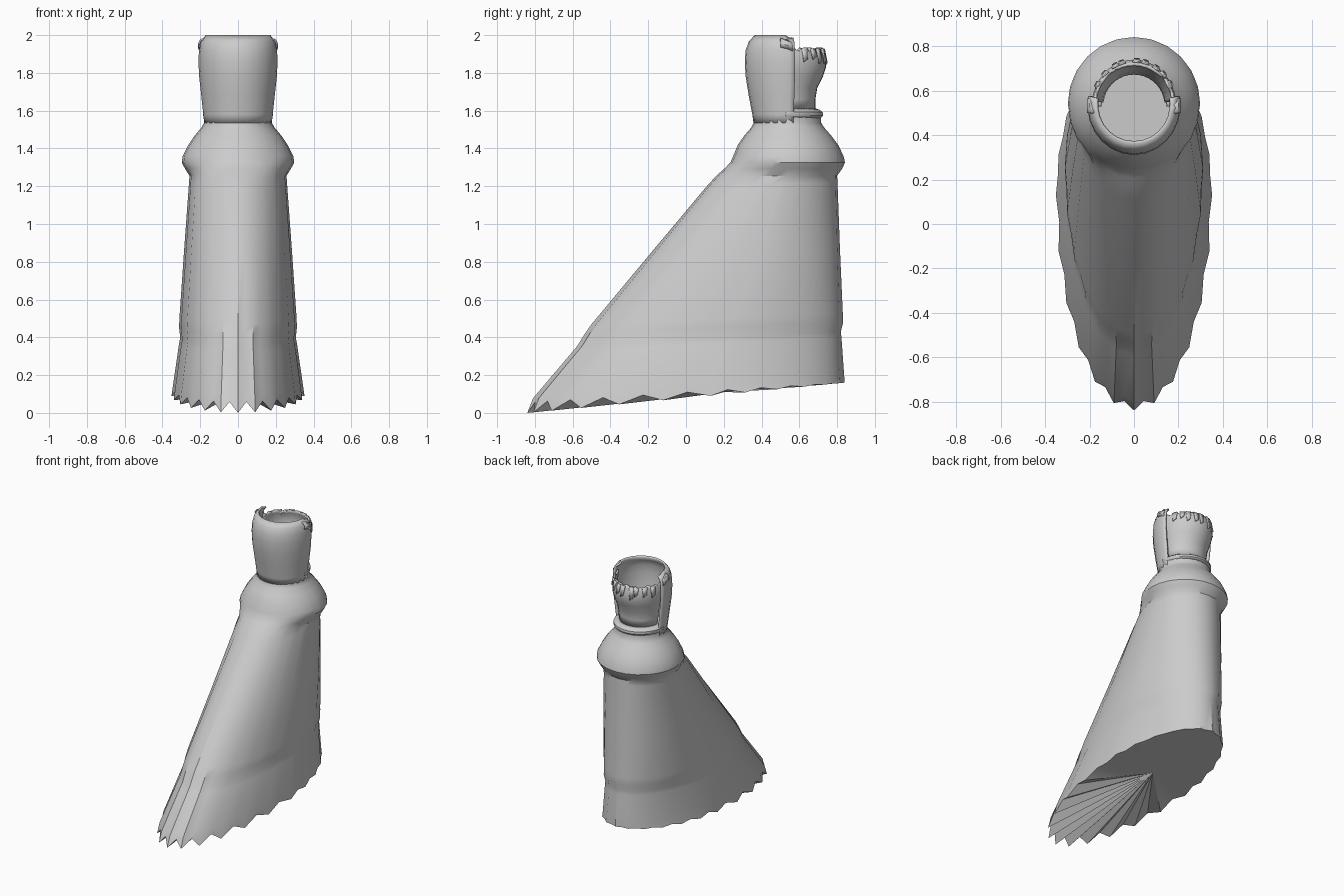
import bpy, bmesh, math, random

if "Cube" in bpy.data.objects:
    bpy.data.objects.remove(bpy.data.objects["Cube"])
random.seed(4)


def finish(name, bm, angle=30):
    bmesh.ops.recalc_face_normals(bm, faces=bm.faces)
    me = bpy.data.meshes.new(name)
    bm.to_mesh(me)
    bm.free()
    ob = bpy.data.objects.new(name, me)
    bpy.context.collection.objects.link(ob)
    bpy.ops.object.select_all(action='DESELECT')
    ob.select_set(True)
    bpy.context.view_layer.objects.active = ob
    bpy.ops.object.shade_smooth_by_angle(angle=math.radians(angle))
    return ob


def bridge(bm, rings, closed):
    n = len(rings[0])
    for a, b in zip(rings, rings[1:]):
        for i in range(n if closed else n - 1):
            j = (i + 1) % n
            bm.faces.new((a[i], a[j], b[j], b[i]))


# Dress: tilted oval rings
# (front y, front z, back y, back z, half width, widest y, pleat depth, hem scallop)
DRESS = [
    (-.84, .03, .84, .16, .352, .13, .022, 1),
    (-.81, .085, .838, .19, .345, .13, .018, .25),
    (-.60, .325, .823, .40, .312, .20, .012, 0),
    (-.575, .355, .820, .43, .306, .22, .011, 0),
    (-.535, .42, .832, .48, .312, .25, .011, 0),
    (-.50, .47, .830, .53, .310, .26, .011, 0),
    (-.20, .83, .815, .87, .286, .40, .011, 0),
    (.11, 1.20, .802, 1.22, .260, .50, .010, 0),
    (.16, 1.255, .800, 1.255, .257, .53, .010, 0),
    (.205, 1.295, .825, 1.29, .280, .54, .008, 0),
    (.235, 1.325, .842, 1.325, .298, .54, .008, 0),
    (.25, 1.36, .834, 1.36, .293, .54, .008, 0),
    (.275, 1.42, .805, 1.42, .262, .54, .008, 0),
    (.31, 1.47, .767, 1.47, .228, .54, .008, 0),
    (.345, 1.51, .732, 1.51, .194, .54, .006, 0),
    (.358, 1.535, .716, 1.535, .180, .535, .006, 0),
    (.356, 1.57, .716, 1.57, .181, .535, .006, 0),
]
N = 48
bm = bmesh.new()
rings = []
for yf, zf, yb, zb, hw, yc, pleat, hem in DRESS:
    ring = []
    for i in range(N):
        t = 2 * math.pi * i / N
        s, c = math.sin(t), math.cos(t)
        k = 1 - pleat * (i % 2) * (1.6 if c > 0 else .8)
        x = hw * s * k
        y = yc - c * k * ((yc - yf) if c > 0 else (yb - yc))
        z = zf + (zb - zf) * (y - yf) / (yb - yf)
        z += hem * (.5 + .5 * c) * (.025 if i % 2 else -.03)
        ring.append(bm.verts.new((x, y, z)))
    rings.append(ring)
bridge(bm, rings, True)
# Underside fan and floor inside the neck
hub = bm.verts.new((0, .2, .11))
for i in range(N):
    bm.faces.new((hub, rings[0][(i + 1) % N], rings[0][i]))
bm.faces.new(rings[-1])
finish("dress", bm, 35)


# Open arc of a revolved wall with a torn upper edge
def wall(name, profile, yc, a0, a1, seg, thick, top_cut, rows=1):
    bm = bmesh.new()
    rings = [[] for _ in profile]
    for i in range(seg + 1):
        t = math.radians(a0 + (a1 - a0) * i / seg)
        cut = top_cut(i)
        k = 1 - .008 * (i % 2)
        for r, (rx, ry, z) in enumerate(profile):
            if r >= len(profile) - rows:
                z -= cut
            rings[r].append(bm.verts.new(
                (rx * k * math.sin(t), yc - ry * k * math.cos(t), z)))
    bridge(bm, rings, False)
    ob = finish(name, bm, 35)
    mod = ob.modifiers.new("thickness", 'SOLIDIFY')
    mod.thickness = thick
    mod.offset = -1
    return ob


# Front shell of the neck
FRONT = [(.179, .177, 1.53), (.184, .184, 1.58), (.195, .203, 1.68),
         (.206, .219, 1.78), (.210, .224, 1.86), (.207, .219, 1.92),
         (.197, .203, 1.965), (.172, .172, 2.0)]
wall("neck_front", FRONT, .535, -101, 101, 28, .014,
     lambda i: random.uniform(.01, .03) if i < 2 or i > 26 else 0)

# Torn back panel with a flared rim
BACK = [(.150, .150, 1.61), (.155, .150, 1.66), (.163, .160, 1.72),
        (.178, .190, 1.78), (.188, .206, 1.83), (.190, .206, 1.87),
        (.186, .196, 1.915), (.182, .188, 1.935)]
wall("neck_back", BACK, .535, 96, 264, 36, .012,
     lambda i: random.choice((0, 0, .004, .012, .018)), 1)

# Hanging scraps of the torn rim
bm = bmesh.new()
for k in range(9):
    t = math.radians(115 + k * 16 + random.uniform(-4, 4))
    w, low = .012, random.uniform(1.83, 1.88)
    pts = []
    for a, r, z in ((-w, .214, low), (w, .214, low + .015),
                    (w * 1.6, .201, 1.925), (-w * 1.6, .201, 1.93)):
        u = t + a / r
        pts.append(bm.verts.new((.92 * r * math.sin(u), .535 - r * math.cos(u), z)))
    bm.faces.new(pts)
scraps = finish("torn_scraps", bm)
scraps.modifiers.new("thickness", 'SOLIDIFY').thickness = .008

# Collar ledge under the back panel
LEDGE = [(.178, .180, 1.56), (.186, .192, 1.575), (.186, .190, 1.592),
         (.168, .172, 1.605), (.150, .150, 1.612)]
wall("back_ledge", LEDGE, .535, 88, 272, 30, .01, lambda i: 0)

# Curled flaps at both ends of the front shell
for side, label in ((1, "right"), (-1, "left")):
    bm = bmesh.new()
    strip = []
    for y, dz in ((.50, 0), (.535, -.008), (.565, -.02)):
        strip.append([bm.verts.new((side * x, y, z + dz)) for x, z in
                      ((.180, 1.985), (.200, 1.978), (.212, 1.955), (.206, 1.935))])
    bridge(bm, strip, False)
    flap = finish("curled_flap_" + label, bm)
    flap.modifiers.new("thickness", 'SOLIDIFY').thickness = .008
